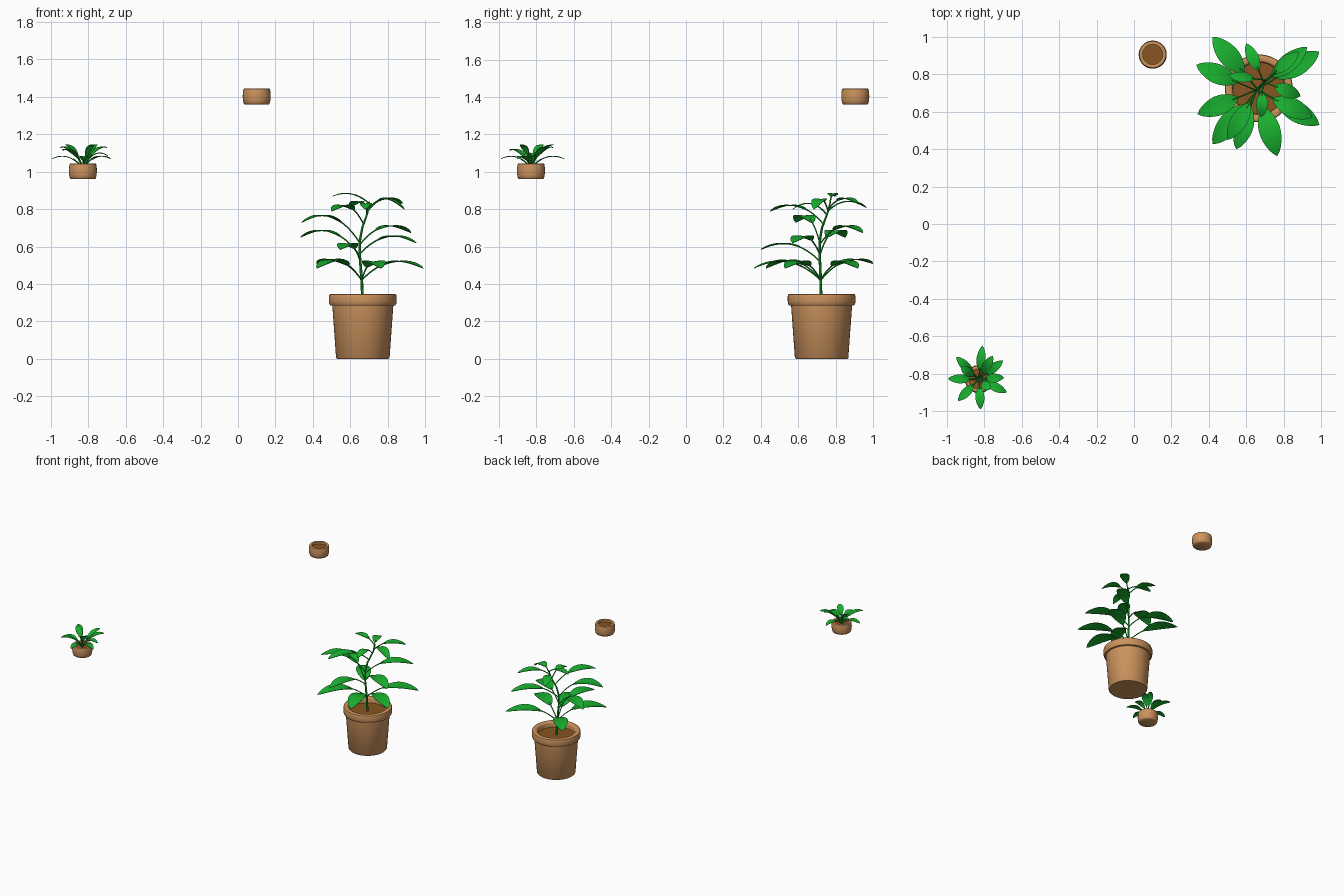
import bpy, bmesh
from math import sin, cos, pi
from mathutils import Vector

if "Cube" in bpy.data.objects:
    bpy.data.objects.remove(bpy.data.objects["Cube"])


def material(name, rgb):
    m = bpy.data.materials.new(name)
    m.diffuse_color = (*rgb, 1)
    m.use_nodes = True
    m.node_tree.nodes["Principled BSDF"].inputs["Base Color"].default_value = m.diffuse_color
    return m


CLAY = material("terracotta", (0.60, 0.29, 0.11))
SOIL = material("soil", (0.25, 0.09, 0.015))
GREEN = material("leaf_green", (0.01, 0.45, 0.03))


def finish(name, bm, mat, angle=0.7):
    bmesh.ops.recalc_face_normals(bm, faces=bm.faces)
    me = bpy.data.meshes.new(name)
    bm.to_mesh(me)
    bm.free()
    me.materials.append(mat)
    ob = bpy.data.objects.new(name, me)
    bpy.context.collection.objects.link(ob)
    bpy.ops.object.select_all(action='DESELECT')
    ob.select_set(True)
    bpy.context.view_layer.objects.active = ob
    bpy.ops.object.shade_smooth_by_angle(angle=angle)
    return ob


def lathe(name, profile, centre, mat, n=48):
    """Revolve (radius, z) points around a vertical axis."""
    bm = bmesh.new()
    vs = [bm.verts.new((r, 0, z)) for r, z in profile]
    es = [bm.edges.new(p) for p in zip(vs, vs[1:])]
    bmesh.ops.spin(bm, geom=vs + es, cent=(0, 0, 0), axis=(0, 0, 1), angle=2 * pi,
                   steps=n, use_duplicate=False)
    bmesh.ops.remove_doubles(bm, verts=bm.verts, dist=1e-5)
    ob = finish(name, bm, mat)
    ob.location = centre
    return ob


def tube(bm, pts, radii, n=8):
    """Sweep a round section along a path."""
    rings = []
    for i, p in enumerate(pts):
        d = (pts[min(i + 1, len(pts) - 1)] - pts[max(i - 1, 0)]).normalized()
        u = d.cross(Vector((0.31, 0.95, 0.05))).normalized()
        v = d.cross(u)
        rings.append([bm.verts.new(p + radii[i] * (cos(2 * pi * k / n) * u + sin(2 * pi * k / n) * v))
                      for k in range(n)])
    for a, b in zip(rings, rings[1:]):
        for k in range(n):
            bm.faces.new((a[k], a[(k + 1) % n], b[(k + 1) % n], b[k]))
    bm.faces.new(rings[0])
    bm.faces.new(rings[-1])


def leaf(name, base, tip, peak, width, start, stalk):
    """Arching stalk that carries a creased, oval blade."""
    base, tip = Vector(base), Vector(tip)
    ctrl = base.lerp(tip, 0.45)
    ctrl.z = (peak - 0.1225 * base.z - 0.4225 * tip.z) / 0.455

    def at(t):
        return (1 - t) ** 2 * base + 2 * t * (1 - t) * ctrl + t * t * tip

    bm = bmesh.new()
    steps = 8
    tube(bm, [at(i / steps * (start + 0.1)) for i in range(steps + 1)], [stalk] * (steps + 1), 6)
    side = (tip - base).cross(Vector((0, 0, 1))).normalized()
    rows, n = [], 14
    for i in range(n + 1):
        s = i / n
        w = 0.5 * width * max(sin(pi * s), 0.002) ** 0.7
        p = at(start + (1 - start) * s)
        rows.append([bm.verts.new(p + side * w * k + Vector((0, 0, 0.22 * w * (abs(k) - 0.6 * k * k))))
                     for k in (-1, -0.5, 0, 0.5, 1)])
    blade = []
    for a, b in zip(rows, rows[1:]):
        for k in range(4):
            blade.append(bm.faces.new((a[k], a[k + 1], b[k + 1], b[k])))
    bmesh.ops.recalc_face_normals(bm, faces=bm.faces)
    bmesh.ops.solidify(bm, geom=blade, thickness=0.003)
    finish(name, bm, GREEN, 0.9)


# Large floor pot with rolled rim
BIG = (0.667, 0.725, 0)
lathe("large_pot", [(0, 0), (0.138, 0), (0.143, 0.006), (0.163, 0.284), (0.174, 0.286), (0.179, 0.294),
                    (0.181, 0.305), (0.181, 0.335), (0.178, 0.344), (0.172, 0.347), (0.150, 0.347),
                    (0.143, 0.343), (0.140, 0.335), (0.138, 0.29)], BIG, CLAY)
lathe("large_pot_soil", [(0, 0.305), (0.139, 0.305)], BIG, SOIL)

# Two small pots
SMALL = [(0, 0), (0.064, 0), (0.069, 0.004), (0.073, 0.02), (0.075, 0.042), (0.074, 0.064),
         (0.071, 0.081), (0.067, 0.084), (0.058, 0.084), (0.053, 0.081), (0.053, 0.055)]
for label, c in (("planted", (-0.829, -0.829, 0.96)), ("empty", (0.1, 0.905, 1.36))):
    lathe("small_pot_" + label, SMALL, c, CLAY)
    lathe("small_pot_soil_" + label, [(0, 0.064), (0.053, 0.064)], c, SOIL)

# Main stem of the tall plant
STEM = [Vector(p) for p in ((0.667, 0.722, 0.29), (0.661, 0.720, 0.42), (0.651, 0.715, 0.55),
                            (0.651, 0.715, 0.63), (0.664, 0.727, 0.70), (0.692, 0.757, 0.78),
                            (0.702, 0.772, 0.84))]
bm = bmesh.new()
tube(bm, STEM, [0.008, 0.008, 0.007, 0.007, 0.006, 0.005, 0.004])
finish("main_stem", bm, GREEN)


def stem_at(z):
    for a, b in zip(STEM, STEM[1:]):
        if z <= b.z:
            return a.lerp(b, (z - a.z) / (b.z - a.z))
    return STEM[-1]


# Tall plant leaves: stem height, tip x, y, z, peak height, width, blade start
TALL = [
    (0.42, 0.42, 1.00, 0.51, 0.53, 0.11, 0.32), (0.42, 0.99, 0.92, 0.485, 0.52, 0.11, 0.32),
    (0.42, 0.42, 0.427, 0.485, 0.525, 0.115, 0.3), (0.42, 0.765, 0.363, 0.485, 0.52, 0.115, 0.28),
    (0.42, 0.99, 0.53, 0.485, 0.52, 0.11, 0.32),
    (0.52, 0.547, 0.40, 0.585, 0.615, 0.10, 0.3), (0.55, 0.333, 0.85, 0.65, 0.685, 0.105, 0.32),
    (0.56, 0.953, 0.57, 0.62, 0.655, 0.105, 0.32), (0.61, 0.925, 0.945, 0.675, 0.71, 0.095, 0.32),
    (0.62, 0.34, 0.587, 0.73, 0.765, 0.105, 0.32), (0.72, 0.50, 0.45, 0.79, 0.82, 0.09, 0.32),
    (0.79, 0.60, 0.965, 0.81, 0.84, 0.065, 0.3), (0.79, 0.89, 0.683, 0.80, 0.85, 0.075, 0.3),
    (0.80, 0.88, 0.92, 0.83, 0.858, 0.07, 0.3), (0.77, 0.68, 0.57, 0.80, 0.83, 0.065, 0.3),
    (0.83, 0.505, 0.795, 0.87, 0.884, 0.055, 0.3),
]
for i, (z, x, y, tz, peak, w, st) in enumerate(TALL):
    leaf(f"tall_plant_leaf_{i + 1}", stem_at(z), (x, y, tz), peak, w, st, 0.004)

# Small rosette leaves: tip x, y, z, peak height
ROSETTE = [
    (-0.81, -0.65, 1.07, 1.083), (-0.68, -0.90, 1.07, 1.083), (-0.82, -0.99, 1.07, 1.083),
    (-0.995, -0.827, 1.07, 1.083), (-0.695, -0.82, 1.085, 1.10), (-0.94, -0.945, 1.115, 1.115),
    (-0.95, -0.71, 1.13, 1.125), (-0.70, -0.73, 1.13, 1.125), (-0.755, -0.705, 1.145, 1.13),
    (-0.925, -0.765, 1.145, 1.13), (-0.77, -0.885, 1.145, 1.13),
]
for i, (x, y, z, peak) in enumerate(ROSETTE):
    leaf(f"rosette_leaf_{i + 1}", (-0.829, -0.829, 1.02), (x, y, z), peak, 0.048, 0.25, 0.004)
